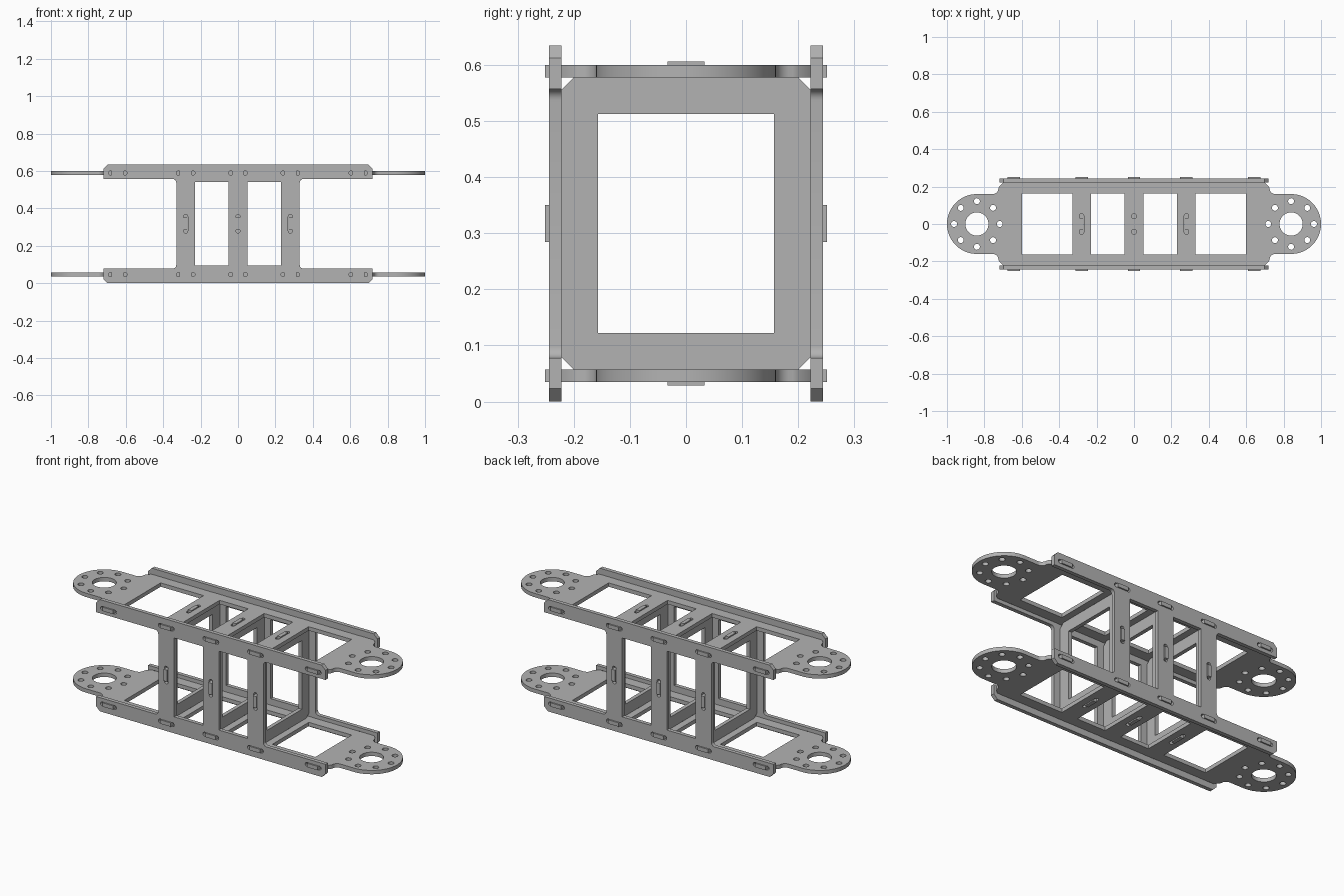
import bpy, bmesh, math
from mathutils import Matrix

if "Cube" in bpy.data.objects:
    bpy.data.objects.remove(bpy.data.objects["Cube"], do_unlink=True)

T = 0.022            # sheet thickness
MID = 0.3175         # height of the symmetry plane
TAB = 0.033          # half length of a tab
RIBS = (-0.28, 0.0, 0.28)

grey = bpy.data.materials.new("sheet grey")
grey.use_nodes = True
grey.diffuse_color = (0.45, 0.45, 0.45, 1)
grey.node_tree.nodes["Principled BSDF"].inputs["Base Color"].default_value = (0.45, 0.45, 0.45, 1)


def arc(cx, cy, r, a0, a1, n):
    angles = [math.radians(a0 + (a1 - a0) * i / n) for i in range(n + 1)]
    return [(cx + r * math.cos(a), cy + r * math.sin(a)) for a in angles]


def circle(cx, cy, r, n):
    return arc(cx, cy, r, 0, 360, n)[:-1]


def rect(x0, x1, y0, y1):
    return [(x0, y0), (x1, y0), (x1, y1), (x0, y1)]


def slot(cx, cy, vertical=False, half=0.05, r=0.0115):
    pts = arc(half - r, 0, r, -90, 90, 8) + arc(r - half, 0, r, 90, 270, 8)
    return [(cx - y, cy + x) if vertical else (cx + x, cy + y) for x, y in pts]


def mirror_quarter(q):
    """Closed outline from a quarter running from the +u axis to the +v axis."""
    half = q + [(-x, y) for x, y in reversed(q)]
    full = half + [(x, -y) for x, y in reversed(half)]
    out = []
    for p in full:
        if not out or math.dist(p, out[-1]) > 1e-5:
            out.append(p)
    if math.dist(out[0], out[-1]) < 1e-5:
        out.pop()
    return out


def sheet(name, loops, matrix):
    """Flat sheet with holes, extruded evenly about its own plane."""
    bm = bmesh.new()
    for pts in loops:
        vs = [bm.verts.new((x, y, -T / 2)) for x, y in pts]
        for a, b in zip(vs, vs[1:] + vs[:1]):
            bm.edges.new((a, b))
    bmesh.ops.triangle_fill(bm, use_beauty=True, edges=bm.edges[:], normal=(0, 0, 1))
    ext = bmesh.ops.extrude_face_region(bm, geom=bm.faces[:])
    top = [g for g in ext["geom"] if isinstance(g, bmesh.types.BMVert)]
    bmesh.ops.translate(bm, verts=top, vec=(0, 0, T))
    bmesh.ops.transform(bm, matrix=matrix, verts=bm.verts[:])
    bmesh.ops.recalc_face_normals(bm, faces=bm.faces[:])
    me = bpy.data.meshes.new(name)
    bm.to_mesh(me)
    bm.free()
    me.materials.append(grey)
    ob = bpy.data.objects.new(name, me)
    bpy.context.collection.objects.link(ob)
    bpy.ops.object.select_all(action="DESELECT")
    ob.select_set(True)
    bpy.context.view_layer.objects.active = ob
    bpy.ops.object.shade_smooth_by_angle(angle=math.radians(30))


# Horizontal plates: rounded ends, edge tabs, windows, bolt circles
quarter = arc(0.84, 0, 0.16, 0, 90, 24)
quarter += [*reversed(arc(0.755, 0.19, 0.03, 180, 270, 6))]
quarter += [(0.722, 0.2), (0.70, 0.222)]
for x in (0.643, 0.28, 0.0):
    quarter += [(x + TAB, 0.222), (x + TAB, 0.251)]
    quarter += [(x - TAB, 0.251), (x - TAB, 0.222)] if x else [(0, 0.251)]
plate = [mirror_quarter(quarter)]
for x0, x1 in ((-0.60, -0.33), (-0.23, -0.05), (0.05, 0.23), (0.33, 0.60)):
    plate.append(rect(x0, x1, -0.163, 0.163))
plate += [slot(x, 0, True, 0.056) for x in RIBS]
for cx in (-0.84, 0.84):
    plate.append(circle(cx, 0, 0.062, 40))
    plate += [circle(px, py, 0.016, 16) for px, py in circle(cx, 0, 0.122, 8)]
sheet("lower_plate", plate, Matrix.Translation((0, 0, 0.046)))
sheet("upper_plate", plate, Matrix.Translation((0, 0, 0.589)))

# Side panels: two rails joined by three uprights
quarter = [(0.33, 0)] + arc(0.35, 0.2195, 0.02, 180, 90, 6)
quarter += [(0.72, 0.2395), (0.72, 0.2945), (0.697, 0.3175)]
panel = [mirror_quarter(quarter)]
panel += [rect(x0, x0 + 0.18, -0.224, 0.224) for x0 in (-0.23, 0.05)]
panel += [slot(x, 0, True) for x in RIBS]
panel += [slot(x, z) for x in (-0.643, *RIBS, 0.643) for z in (-0.2715, 0.2715)]
for name, y in (("front_panel", -0.233), ("back_panel", 0.233)):
    sheet(name, panel, Matrix.Translation((0, y, MID)) @ Matrix.Rotation(math.pi / 2, 4, "X"))

# Cross frames with chamfered corners and a tab on each side
quarter = [(0.251, 0), (0.251, TAB), (0.222, TAB), (0.222, 0.2385), (0.20, 0.2605),
           (TAB, 0.2605), (TAB, 0.2885), (0, 0.2885)]
frame = [mirror_quarter(quarter), rect(-0.157, 0.157, -0.195, 0.195)]
to_yz = Matrix(((0, 0, 1, 0), (1, 0, 0, 0), (0, 1, 0, 0), (0, 0, 0, 1)))
for name, x in zip(("right_frame", "middle_frame", "left_frame"), RIBS):
    sheet(name, frame, Matrix.Translation((x, 0, MID)) @ to_yz)
